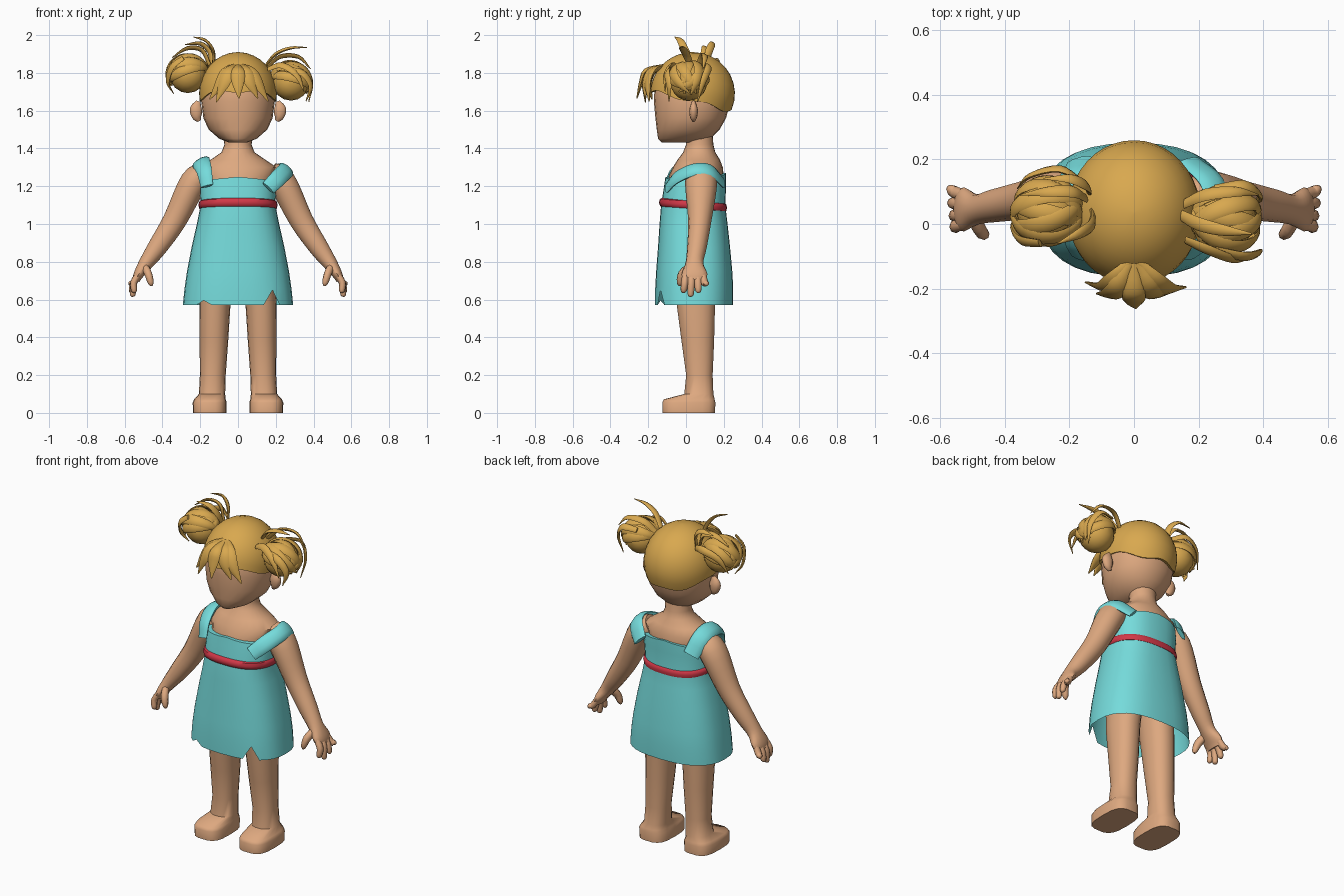
import bpy, bmesh, math
from mathutils import Vector

def material(name, rgb):
    m = bpy.data.materials.new(name)
    m.diffuse_color = (*[((c + 0.055) / 1.055) ** 2.4 for c in rgb], 1)
    return m

SKIN = material("skin", (0.87, 0.66, 0.50))
HAIR = material("golden_hair", (0.85, 0.66, 0.31))
TEAL = material("teal_cloth", (0.46, 0.86, 0.86))
RED = material("red_belt", (0.82, 0.22, 0.28))

def loft(name, rings, mat, cap0=True, cap1=True, angle=50):
    """Skin a list of equal-length point rings."""
    bm = bmesh.new()
    rows = [[bm.verts.new(p) for p in r] for r in rings]
    n = len(rows[0])
    for a, b in zip(rows, rows[1:]):
        for i in range(n):
            j = (i + 1) % n
            bm.faces.new((a[i], a[j], b[j], b[i]))
    if cap0:
        bm.faces.new(rows[0][::-1])
    if cap1:
        bm.faces.new(rows[-1])
    bmesh.ops.recalc_face_normals(bm, faces=bm.faces)
    me = bpy.data.meshes.new(name)
    bm.to_mesh(me)
    bm.free()
    me.materials.append(mat)
    ob = bpy.data.objects.new(name, me)
    bpy.context.collection.objects.link(ob)
    bpy.ops.object.select_all(action='DESELECT')
    ob.select_set(True)
    bpy.context.view_layer.objects.active = ob
    bpy.ops.object.shade_smooth_by_angle(angle=math.radians(angle))
    return ob

def ring(z, x0, x1, y0, y1, n=24, p=2.0, tilt=0.0):
    """Horizontal superellipse ring filling the given extents."""
    pts = []
    for i in range(n):
        a = 2 * math.pi * i / n
        c, s = math.cos(a), math.sin(a)
        x = (x0 + x1) / 2 + (x1 - x0) / 2 * math.copysign(abs(c) ** (2 / p), c)
        y = (y0 + y1) / 2 + (y1 - y0) / 2 * math.copysign(abs(s) ** (2 / p), s)
        pts.append(Vector((x, y, z - tilt * (y - 0.04))))
    return pts

def body(rows, **kw):
    return [ring(z, -rx, rx, y0, y1, **kw) for z, rx, y0, y1 in rows]

def spline(vals, steps):
    """Catmull-Rom through tuples."""
    v = [Vector(q) for q in vals]
    v = [2 * v[0] - v[1]] + v + [2 * v[-1] - v[-2]]
    out = []
    for i in range(1, len(v) - 2):
        a, b, c, d = v[i - 1:i + 3]
        for k in range(steps):
            t = k / steps
            out.append(0.5 * (2 * b + (c - a) * t + (2 * a - 5 * b + 4 * c - d) * t * t
                              + (3 * b - a - 3 * c + d) * t ** 3))
    return out + [v[-2]]

def tube(name, path, widths, thicks, mat, hint=None, center=None, steps=4, n=8):
    """Tapering tube with elliptical section; flat side faces hint or away from center."""
    pts = spline(path, steps)
    wt = spline([(w, t, 0) for w, t in zip(widths, thicks)], steps)
    rings = []
    for i, p in enumerate(pts):
        tan = (pts[min(i + 1, len(pts) - 1)] - pts[max(i - 1, 0)]).normalized()
        nor = (p - Vector(center)) if center else Vector(hint)
        side = tan.cross(nor).normalized()
        nor = side.cross(tan).normalized()
        w, t = max(wt[i][0], 0.001), max(wt[i][1], 0.001)
        rings.append([p + side * w * math.cos(2 * math.pi * k / n)
                      + nor * t * math.sin(2 * math.pi * k / n) for k in range(n)])
    return loft(name, rings, mat)

# Neck and shoulders
loft("upper_body", body([(1.0, .17, -.10, .18), (1.2, .185, -.10, .20), (1.25, .185, -.092, .20),
     (1.30, .205, -.07, .195), (1.34, .145, -.045, .18), (1.38, .087, -.015, .155),
     (1.42, .072, 0, .145), (1.49, .08, 0, .14)]), SKIN)

# Head
loft("head", body([(1.432, .05, -.13, .08), (1.452, .10, -.148, .13), (1.50, .155, -.155, .178),
     (1.56, .183, -.162, .212), (1.65, .195, -.17, .236), (1.75, .182, -.165, .235),
     (1.85, .11, -.08, .15)], p=2.1), SKIN)

# Hair cap with a wavy hairline, low at the back
N, M = 40, 9
cap = []
for k in range(M + 1):
    row = []
    for i in range(N):
        a = 2 * math.pi * i / N
        line = 1.65 - 0.055 * math.sin(a) + 0.010 * math.sin(5 * a)
        low = math.asin((line - 1.69) / 0.22)
        e = math.pi / 2 - 0.02 - (math.pi / 2 - 0.02 - low) * k / M
        row.append(Vector((0.206 * math.cos(a) * math.cos(e),
                           0.035 + 0.224 * math.sin(a) * math.cos(e), 1.69 + 0.22 * math.sin(e))))
    cap.append(row)
cap.append([Vector((p.x * 0.9, 0.035 + (p.y - 0.035) * 0.9, p.z + 0.004)) for p in cap[-1]])
loft("hair_cap", cap, HAIR, cap1=False)

# Fringe locks
for i, (x1, y1, x2, y2, z2) in enumerate([(-.075, -.185, -.15, -.18, 1.66), (-.06, -.205, -.115, -.215, 1.645),
                                          (0, -.225, .005, -.26, 1.665), (.055, -.205, .105, -.215, 1.665),
                                          (.085, -.19, .16, -.195, 1.65)]):
    tube(f"fringe_lock_{i}", [(x1 * .15, -.12, 1.835), (x1 * .75, y1 + .015, 1.81), (x1 * 1.2, y1 - .012, 1.75),
         (x2, y2, z2)], (.018, .034, .033, .003), (.012, .015, .012, .003), HAIR, center=(0, .03, 1.68))

# Ears, arms, hands and legs on both sides
for s, side in ((1, "right"), (-1, "left")):
    def mx(pts):
        return [(s * x, y, z) for x, y, z in pts]
    tube(f"{side}_ear", mx([(.205, .04, 1.545), (.218, .04, 1.57), (.222, .04, 1.61), (.21, .04, 1.65)]),
         (.008, .02, .022, .008), (.01, .028, .034, .012), SKIN, hint=(s, 0, 0), n=10)
    tube(f"{side}_arm", mx([(.17, .075, 1.27), (.235, .08, 1.22), (.335, .073, 1.02), (.425, .058, .88),
         (.485, .045, .795), (.525, .045, .735), (.54, .045, .70)]),
         (.06, .085, .062, .052, .047, .068, .055), (.06, .075, .064, .053, .04, .028, .02),
         SKIN, hint=(s, 0, .6), n=14)
    for i, (y0, y1, x1, z1) in enumerate([(.0, -.012, .55, .635), (.03, .025, .557, .615),
                                          (.062, .065, .563, .635), (.088, .107, .567, .672)]):
        tube(f"{side}_finger_{i}", mx([(.525, y0, .735), (.552, (y0 + y1) / 2, .69), (x1, y1, z1 + .012), (x1, y1, z1)]),
             (.019, .02, .016, .006), (.017, .018, .015, .006), SKIN, hint=(s, 0, .3), steps=3)
    tube(f"{side}_thumb", mx([(.495, .02, .775), (.475, -.02, .735), (.462, -.032, .69), (.458, -.033, .672)]),
         (.022, .023, .017, .006), (.02, .021, .016, .006), SKIN, hint=(s, 0, .3), steps=3)
    rows = [(0, .06, .238, -.125, .155, 3.2), (.055, .06, .24, -.127, .157, 3.2), (.072, .065, .232, -.118, .153, 3),
            (.10, .068, .207, -.01, .146, 2.4), (.2, .065, .202, .0, .142, 2.2), (.38, .052, .203, -.025, .15, 2.2),
            (.57, .04, .205, -.05, .155, 2.2), (.85, .01, .19, -.08, .17, 2.2)]
    loft(f"{side}_leg", [ring(z, min(s * a, s * b), max(s * a, s * b), c, d, 18, p)
                         for z, a, b, c, d, p in rows], SKIN)

# Dress with two notches in the front hem
dress = body([(.57, .292, -.163, .248), (.66, .283, -.163, .25), (.75, .27, -.158, .245), (.88, .245, -.148, .233),
              (1.0, .218, -.14, .22), (1.1, .198, -.132, .208), (1.2, .202, -.116, .212),
              (1.25, .195, -.109, .212), (1.25, .165, -.085, .185)], n=32, p=2.5)
dress[0][27].z = .65
dress[0][21].z = .595
for row in dress[-2:]:                       # neckline rises at the back and dips at the sides
    for p in row:
        p.z += .02 * max(0, p.y) / .2 - .02 * abs(p.x) / .2
loft("dress", dress, TEAL, False, False)

# Belt
loft("belt", body([(1.075, .19, -.125, .20), (1.082, .205, -.138, .213), (1.10, .21, -.143, .217),
     (1.118, .205, -.138, .213), (1.125, .19, -.125, .20)], n=32, p=2.5, tilt=.08), RED)

# Shoulder straps: one high, one slipped off the shoulder
tube("left_strap", [(-.165, -.10, 1.20), (-.178, -.06, 1.28), (-.195, .03, 1.325), (-.195, .13, 1.31), (-.17, .195, 1.22)],
     (.035, .042, .05, .05, .045), (.012, .018, .022, .018, .012), TEAL, center=(-.11, .06, 1.18), n=10)
tube("right_strap", [(.16, -.10, 1.19), (.215, -.05, 1.245), (.255, .04, 1.285), (.24, .13, 1.28), (.17, .195, 1.22)],
     (.04, .045, .045, .05, .045), (.012, .018, .022, .018, .012), TEAL, center=(.13, .06, 1.15), n=10)

# Hair buns: a core wrapped with bands running round the front-back axis
def bun(side, c, tilt):
    c = Vector(c)
    R = .097
    core = [[c + R * Vector((math.cos(a) * math.sin(e), math.cos(e), math.sin(a) * math.sin(e)))
             for a in [2 * math.pi * i / 16 for i in range(16)]] for e in [.05 + 3.04 * k / 10 for k in range(11)]]
    loft(f"{side}_bun_core", core, HAIR)
    for i in range(7):
        # plane of each band: leans from the x-z plane, alternately crossed
        lean = (i - 3) * .42
        u = Vector((math.cos(tilt), .25 * (-1) ** i, math.sin(tilt))).normalized()
        w = Vector((-math.sin(tilt), 0, math.cos(tilt)))
        v = (w * math.cos(lean) + u.cross(w) * math.sin(lean)).normalized()
        r = R + .006 + .004 * (i % 3)
        path = [c + r * (u * math.cos(t) + v * math.sin(t)) for t in [-.35 + .63 * k for k in range(7)]]
        tube(f"{side}_bun_band_{i}", path, (.004, .02, .027, .029, .027, .02, .004),
             (.003, .008, .01, .01, .01, .008, .003), HAIR, center=tuple(c), steps=3)

bun("right", (.28, .015, 1.75), -.3)
bun("left", (-.265, .04, 1.79), .3)

# Loose wisps curling off each bun
WISPS = {
    "right": ((.26, .02, 1.74), [
        [(.14, .03, 1.83), (.20, 0, 1.90), (.28, -.02, 1.932), (.365, -.03, 1.935)],
        [(.15, .06, 1.82), (.22, .09, 1.885), (.32, .10, 1.885), (.385, .09, 1.82)],
        [(.25, .11, 1.83), (.34, .12, 1.83), (.388, .09, 1.75), (.375, .06, 1.645)],
        [(.25, -.08, 1.82), (.34, -.10, 1.80), (.385, -.09, 1.73), (.36, -.09, 1.65)],
        [(.16, -.05, 1.82), (.23, -.08, 1.84), (.31, -.11, 1.79), (.35, -.11, 1.70)]]),
    "left": ((-.25, .03, 1.80), [
        [(-.13, .05, 1.82), (-.13, 0, 1.91), (-.17, -.03, 1.97), (-.235, -.06, 1.99)],
        [(-.14, .10, 1.83), (-.15, .12, 1.91), (-.20, .14, 1.955), (-.28, .14, 1.95)],
        [(-.15, .08, 1.84), (-.19, .10, 1.92), (-.27, .10, 1.93), (-.35, .09, 1.88)],
        [(-.29, -.06, 1.88), (-.35, -.05, 1.83), (-.372, -.01, 1.75), (-.34, .02, 1.69)],
        [(-.16, .13, 1.84), (-.23, .17, 1.86), (-.32, .15, 1.82), (-.36, .11, 1.73)]])}
for side, (c, paths) in WISPS.items():
    for i, path in enumerate(paths):
        tube(f"{side}_wisp_{i}", path, (.016, .021, .017, .002), (.007, .009, .008, .002), HAIR, center=c)
